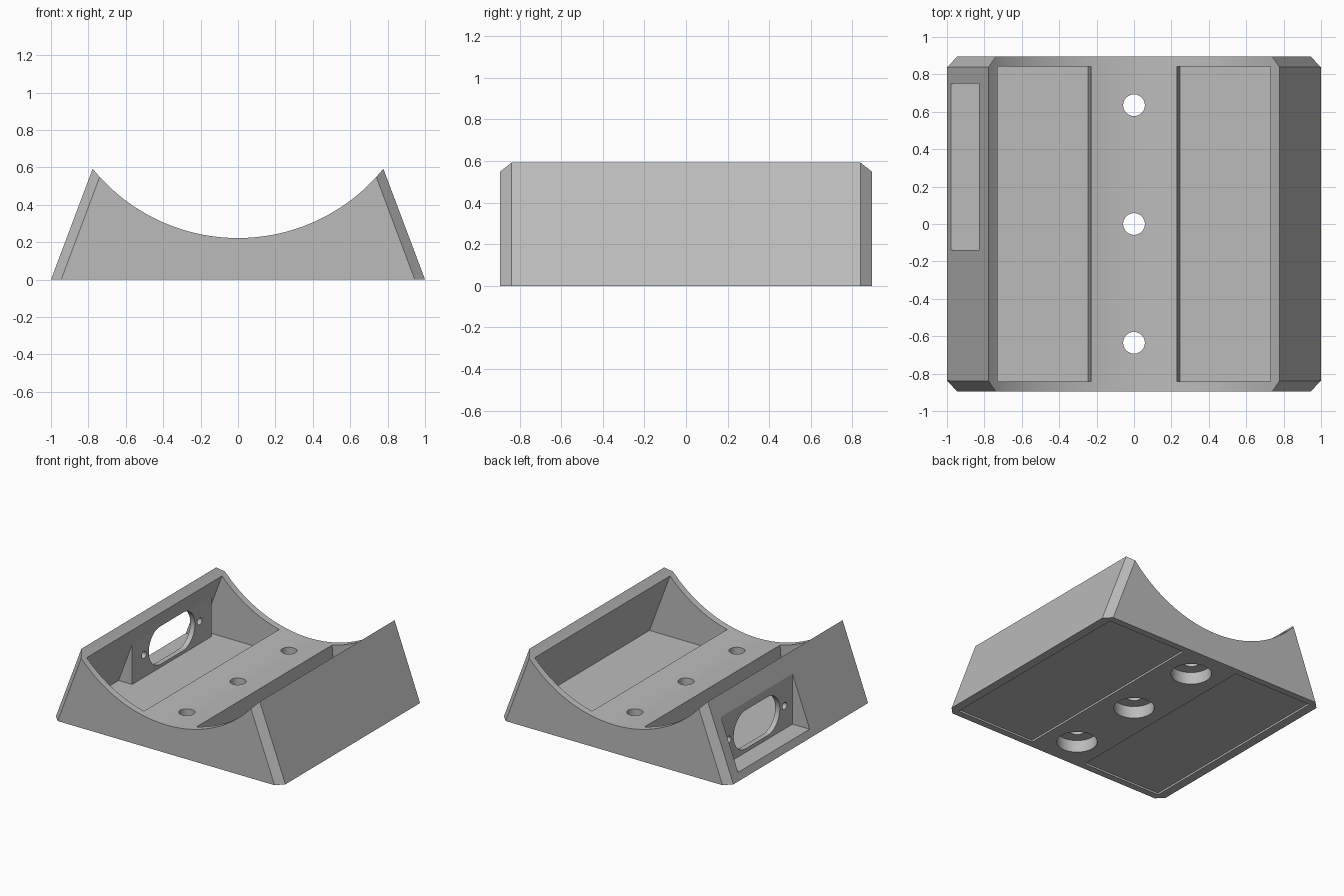
import bpy, bmesh, math
from mathutils import Vector

old = bpy.data.objects.get("Cube")
if old:
    bpy.data.objects.remove(old, do_unlink=True)

grey = bpy.data.materials.new("plain_grey")
grey.use_nodes = True
GREY = (0.5, 0.5, 0.5, 1)
grey.diffuse_color = GREY
grey.node_tree.nodes["Principled BSDF"].inputs["Base Color"].default_value = GREY

HALF_Y, HEIGHT, TIP_X = 0.895, 0.595, 0.777
LEAN = (1 - TIP_X) / HEIGHT          # sideways lean of the outer walls
ARC_Z = 1.222                        # centre height of the unit-radius cradle


def make_object(name, bm):
    bmesh.ops.recalc_face_normals(bm, faces=bm.faces[:])
    mesh = bpy.data.meshes.new(name)
    bm.to_mesh(mesh)
    bm.free()
    mesh.materials.append(grey)
    obj = bpy.data.objects.new(name, mesh)
    bpy.context.collection.objects.link(obj)
    return obj


def extrude(points, axis, start, end):
    """Extrude a 2D outline along axis 0 (x), 1 (y) or 2 (z)."""
    bm = bmesh.new()
    verts = []
    for p in points:
        co = list(p)
        co.insert(axis, start)
        verts.append(bm.verts.new(co))
    face = bm.faces.new(verts)
    new = bmesh.ops.extrude_face_region(bm, geom=[face])["geom"]
    move = Vector((0, 0, 0))
    move[axis] = end - start
    bmesh.ops.translate(bm, vec=move, verts=[v for v in new if isinstance(v, bmesh.types.BMVert)])
    return bm


def rect(a0, b0, a1, b1):
    return [(a0, b0), (a1, b0), (a1, b1), (a0, b1)]


def stadium(cx, cy, radius, half_straight=0.0, steps=24):
    pts = []
    for side in (1, -1):
        for i in range(steps + (half_straight > 0)):
            a = math.pi * (i / steps - 0.5) + (0 if side > 0 else math.pi)
            pts.append((cx + side * half_straight + radius * math.cos(a),
                        cy + radius * math.sin(a)))
    return pts


def combine(target, bm, operation):
    """Apply one boolean step and remove the helper."""
    helper = make_object("helper", bm)
    helper.hide_render = True
    mod = target.modifiers.new("cut", "BOOLEAN")
    mod.operation, mod.solver, mod.object = operation, "EXACT", helper
    bpy.context.view_layer.objects.active = target
    bpy.ops.object.modifier_apply(modifier=mod.name)
    bpy.data.objects.remove(helper, do_unlink=True)


# Cradle body: leaning sides with a concave top
span = math.asin(TIP_X)
arc = [(math.sin(a), ARC_Z - math.cos(a))
       for a in (span - 2 * span * i / 64 for i in range(65))]
bm = extrude([(-1, 0), (1, 0)] + arc, 1, -HALF_Y, HALF_Y)

# Chamfers on the four leaning corners
for sx in (1, -1):
    for sy in (1, -1):
        corner = Vector((sx, sy * 0.838, 0))
        along = Vector((-sx * 0.055, sy * 0.057, 0))
        normal = along.cross(Vector((-sx * LEAN, 0, 1)))
        if normal.x * sx < 0:
            normal.negate()
        cut = bmesh.ops.bisect_plane(bm, geom=bm.verts[:] + bm.edges[:] + bm.faces[:],
                                     plane_co=corner, plane_no=normal, clear_outer=True)
        edges = [e for e in cut["geom_cut"] if isinstance(e, bmesh.types.BMEdge)]
        bmesh.ops.contextual_create(bm, geom=edges)
body = make_object("cradle_body", bm)

# Side pockets above, shallow lid recesses below
POCKET_Y = 0.842
for s in (1, -1):
    pocket = [(s * 0.247, 0.06), (s * (0.93 - LEAN * 0.06), 0.06),
              (s * (0.93 - LEAN * 0.8), 0.8), (s * 0.23, 0.8), (s * 0.23, 0.25)]
    combine(body, extrude(pocket, 1, -POCKET_Y, POCKET_Y), "DIFFERENCE")
    lid = rect(s * 0.245, -POCKET_Y, s * 0.93, POCKET_Y)
    combine(body, extrude(lid, 2, -0.1, 0.015), "DIFFERENCE")

# Socket housing inside one wall, with its outer recess
housing = [(-0.95, 0.03), (-0.79, 0.03), (-0.79, 0.4), (-0.81, 0.42)]
combine(body, extrude(housing, 1, -0.19, 0.8), "UNION")
combine(body, extrude(rect(-1.2, 0.055, -0.83, 0.5), 1, -0.14, 0.75), "DIFFERENCE")

# Socket opening and its two screw holes
SOCKET_Y, SOCKET_Z = 0.305, 0.236
combine(body, extrude(stadium(SOCKET_Y, SOCKET_Z, 0.152, 0.135), 0, -0.9, -0.7), "DIFFERENCE")
for s in (1, -1):
    combine(body, extrude(stadium(SOCKET_Y + s * 0.347, SOCKET_Z, 0.027), 0, -0.9, -0.7), "DIFFERENCE")

# Counterbored mounting holes along the middle
for y in (-0.635, 0, 0.635):
    combine(body, extrude(stadium(0, y, 0.058), 2, -0.1, 0.5), "DIFFERENCE")
    combine(body, extrude(stadium(0, y, 0.145), 2, -0.1, 0.095), "DIFFERENCE")

bpy.ops.object.select_all(action="DESELECT")
body.select_set(True)
bpy.context.view_layer.objects.active = body
bpy.ops.object.shade_smooth_by_angle(angle=math.radians(20))
